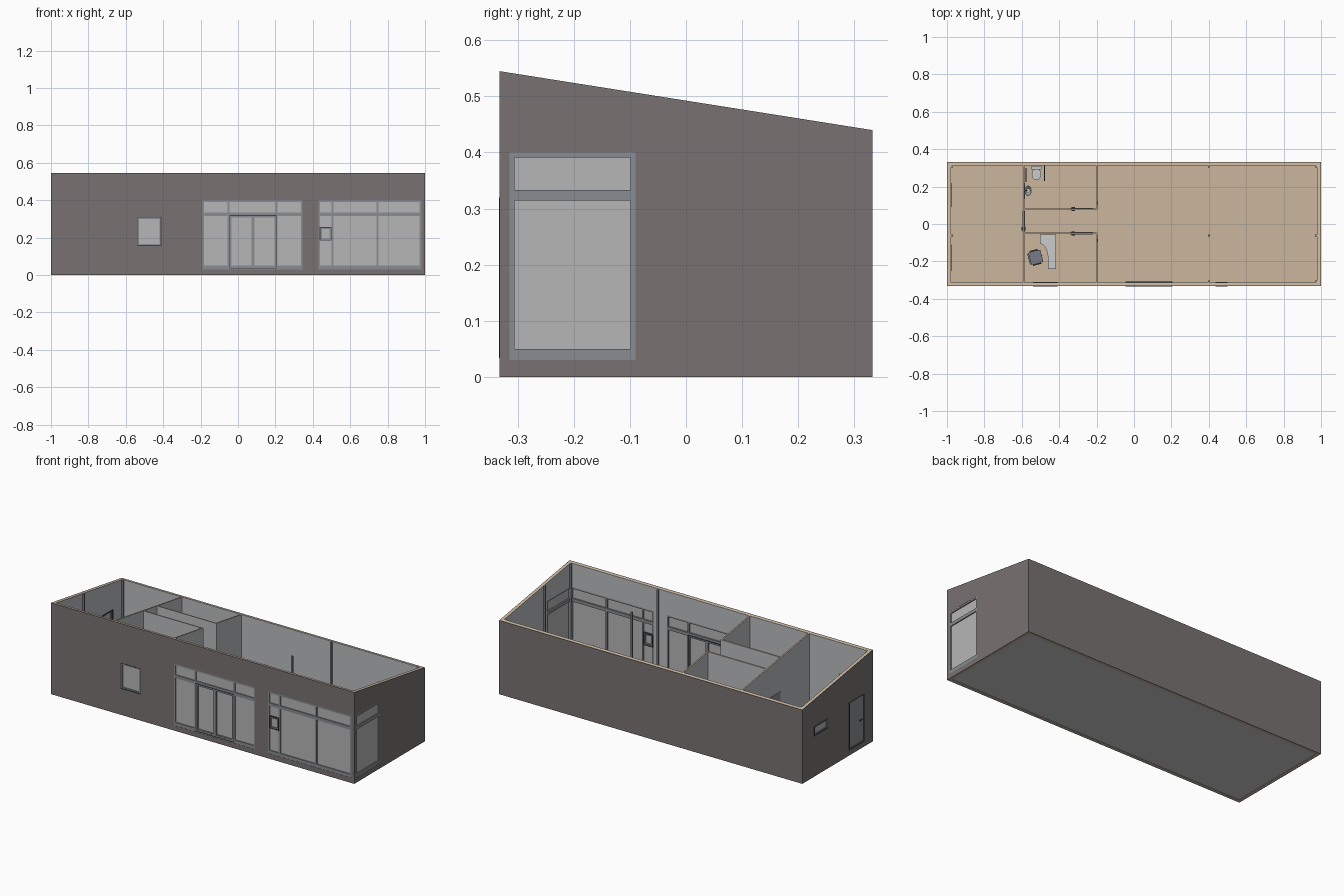
import bpy, bmesh, math
from mathutils import Matrix, Vector

if "Cube" in bpy.data.objects:
    bpy.data.objects.remove(bpy.data.objects["Cube"])


def material(name, rgb):
    m = bpy.data.materials.new(name)
    m.diffuse_color = (*rgb, 1)
    m.use_nodes = True
    m.node_tree.nodes["Principled BSDF"].inputs["Base Color"].default_value = m.diffuse_color
    return m


CLAD = material("dark_cladding", (0.19, 0.17, 0.165))
TAN = material("timber", (0.60, 0.47, 0.34))
FRAME = material("blue_grey_frame", (0.25, 0.27, 0.29))
DARK = material("dark_trim", (0.05, 0.055, 0.065))
GLASS = material("pale_glass", (0.47, 0.47, 0.47))
PALE = material("pale_lining", (0.50, 0.51, 0.52))
SEAT = material("seat_fabric", (0.18, 0.20, 0.24))


def roof(y, drop=0.0):
    return 0.545 - (y + 0.333) * 0.158 - drop


def under_cap(y):
    return roof(y, 0.002)


def finish(name, bm, mat=None, smooth=False):
    bmesh.ops.recalc_face_normals(bm, faces=bm.faces[:])
    me = bpy.data.meshes.new(name)
    bm.to_mesh(me)
    bm.free()
    ob = bpy.data.objects.new(name, me)
    bpy.context.collection.objects.link(ob)
    if mat:
        me.materials.append(mat)
    if smooth:
        bpy.ops.object.select_all(action='DESELECT')
        ob.select_set(True)
        bpy.context.view_layer.objects.active = ob
        bpy.ops.object.shade_smooth_by_angle(angle=math.radians(40))
    return ob


def boxes(name, items, mat=None):
    """One mesh from (x0, x1, y0, y1, z0, z1) boxes; z may be a function of y."""
    bm = bmesh.new()
    for x0, x1, y0, y1, z0, z1 in items:
        r = bmesh.ops.create_cube(bm, size=1)
        for v in r['verts']:
            x, y = (x1 if v.co.x > 0 else x0), (y1 if v.co.y > 0 else y0)
            z = z1 if v.co.z > 0 else z0
            v.co = (x, y, z(y) if callable(z) else z)
    return finish(name, bm, mat)


def prism(name, pts, z0, z1, mat=None):
    bm = bmesh.new()
    f = bm.faces.new([bm.verts.new((x, y, z0)) for x, y in pts])
    r = bmesh.ops.extrude_face_region(bm, geom=[f])
    bmesh.ops.translate(bm, vec=(0, 0, z1 - z0), verts=[g for g in r['geom'] if isinstance(g, bmesh.types.BMVert)])
    return finish(name, bm, mat)


def on_wall(side, u0, u1, z0, z1, d0, d1):
    """Box on an outer wall; d is depth inwards from the outer face."""
    if side == 'front':
        return (u0, u1, -0.333 + d0, -0.333 + d1, z0, z1)
    if side == 'right':
        return (1 - d1, 1 - d0, u0, u1, z0, z1)
    return (-1 + d0, -1 + d1, u0, u1, z0, z1)


def frame(side, u0, u1, z0, z1, w, d0, d1, bottom=None):
    b = bottom or w
    return [on_wall(side, u0, u0 + w, z0, z1, d0, d1), on_wall(side, u1 - w, u1, z0, z1, d0, d1),
            on_wall(side, u0 + w, u1 - w, z1 - w, z1, d0, d1), on_wall(side, u0 + w, u1 - w, z0, z0 + b, d0, d1)]


# Openings shared by all wall layers
openings = {
    "entrance_window": ('front', -0.19, 0.345, 0.03, 0.40, (-0.05, 0.205)),
    "corner_window": ('front', 0.43, 0.98, 0.03, 0.40, (0.505, 0.745)),
    "side_window": ('right', -0.315, -0.09, 0.03, 0.40, ()),
    "office_window": ('front', -0.54, -0.41, 0.155, 0.31, None),
    "high_window": ('left', 0.09, 0.22, 0.24, 0.30, None),
    "back_room_door": ('left', -0.25, -0.11, 0.03, 0.315, None),
}
cutters = []
for key, (side, u0, u1, z0, z1, _) in openings.items():
    c = boxes(key + "_cutter", [on_wall(side, u0, u1, z0, z1, -0.01, 0.0235)])
    c.hide_render = True
    cutters.append(c)


# Outer wall layers: cladding, timber core, inner lining
def ring(name, outer, inner, mat):
    bm = bmesh.new()
    loops = []
    for hx, hy in (outer, inner):
        corners = [(-hx, -hy), (hx, -hy), (hx, hy), (-hx, hy)]
        loops.append(([bm.verts.new((x, y, 0)) for x, y in corners],
                      [bm.verts.new((x, y, roof(y))) for x, y in corners]))
    (ob, ot), (ib, it) = loops
    for i in range(4):
        j = (i + 1) % 4
        for q in ((ob[i], ob[j], ot[j], ot[i]), (ib[j], ib[i], it[i], it[j]),
                  (ot[i], ot[j], it[j], it[i]), (ob[j], ob[i], ib[i], ib[j])):
            bm.faces.new(q)
    wall = finish(name, bm, mat)
    for c in cutters:
        m = wall.modifiers.new("opening", 'BOOLEAN')
        m.operation, m.solver, m.object = 'DIFFERENCE', 'EXACT', c
    bpy.context.view_layer.objects.active = wall
    for m in list(wall.modifiers):
        bpy.ops.object.modifier_apply(modifier=m.name)


ring("wall_cladding", (0.999, 0.332), (0.996, 0.329), CLAD)
ring("wall_core", (0.996, 0.329), (0.982, 0.315), TAN)
ring("wall_lining", (0.982, 0.315), (0.979, 0.312), PALE)
for c in cutters:
    bpy.data.objects.remove(c)

# Floor
boxes("floor_slab", [(-0.98, 0.98, -0.313, 0.313, 0.002, 0.018)])
boxes("floor_finish", [(-0.979, 0.979, -0.312, 0.312, 0.018, 0.022)], TAN)

# Windows and outer doors
for key, (side, u0, u1, z0, z1, mullions) in openings.items():
    boxes(key + "_glass", [on_wall(side, u0, u1, z0, z1, 0.008, 0.012)], GLASS)
    if mullions is None:
        boxes(key + "_frame", frame(side, u0, u1, z0, z1, 0.004, 0.0, 0.024), DARK)
        boxes(key + "_sash", frame(side, u0 + .004, u1 - .004, z0 + .004, z1 - .004, 0.007, 0.003, 0.018), FRAME)
    else:
        bars = frame(side, u0, u1, z0, z1, 0.009, 0.002, 0.021, 0.02)
        bars.append(on_wall(side, u0 + .009, u1 - .009, 0.314, 0.333, 0.002, 0.021))
        bars += [on_wall(side, m - .005, m + .005, z0 + .02, z1 - .009, 0.0025, 0.0205) for m in mullions]
        boxes(key + "_frame", bars, FRAME)

# Sliding entrance leaves and the small opening sash
boxes("sliding_door_trim", frame('front', -0.046, 0.206, 0.034, 0.32, 0.004, 0.0, 0.025), DARK)
boxes("sliding_door_leaves", frame('front', -0.042, 0.08, 0.038, 0.316, 0.008, 0.001, 0.023)
      + frame('front', 0.08, 0.202, 0.038, 0.316, 0.008, 0.001, 0.023), FRAME)
boxes("vent_sash_trim", frame('front', 0.437, 0.501, 0.183, 0.257, 0.005, 0.0, 0.024), DARK)
boxes("vent_sash", frame('front', 0.442, 0.496, 0.188, 0.252, 0.006, 0.001, 0.022), FRAME)
boxes("back_room_door_leaf", [on_wall('left', -0.239, -0.121, 0.041, 0.304, 0.005, 0.016)], FRAME)
boxes("back_room_door_handle", [on_wall('left', -0.235, -0.21, 0.165, 0.171, 0.0, 0.003)], DARK)

# Inner partitions with timber top edges
plans = [(-0.594, -0.586, -0.312, 0.312), (-0.204, -0.196, 0.076, 0.312), (-0.204, -0.196, -0.312, -0.046),
         (-0.586, -0.204, 0.076, 0.084), (-0.586, -0.204, -0.054, -0.046)]
boxes("partitions", [p + (0.022, under_cap) for p in plans], PALE)
boxes("partition_caps", [p + (under_cap, roof) for p in plans], TAN)

# Inner doors and handles
doors = [(-0.34, -0.22, y - 0.006, y + 0.006, 0.022, 0.30) for y in (0.08, -0.05)]
doors.append((-0.596, -0.584, -0.04, 0.07, 0.022, 0.30))
boxes("inner_doors", doors, FRAME)
handles = [(-0.335, -0.315, y - 0.011, y + 0.011, 0.155, 0.161) for y in (0.08, -0.05)]
handles.append((-0.601, -0.579, -0.036, -0.016, 0.155, 0.161))
boxes("door_handles", handles, DARK)
boxes("wall_switches", [(-0.196, -0.192, y, y + 0.018, 0.15, 0.175) for y in (0.105, -0.095)], FRAME)

# Steel posts
posts = [(x, y) for x in (-0.974, 0.4, 0.974) for y in (-0.307, -0.062, 0.307) if (x, y) != (-0.974, -0.307)]
boxes("posts", [(x - .005, x + .005, y - .005, y + .005, 0.022, lambda y: roof(y, 0.003)) for x, y in posts], FRAME)

# Desk with a curved inner edge
curve = [(-0.503 + 0.043 * math.sin(t), -0.185 + 0.08 * math.cos(t))
         for t in [math.pi / 2 * i / 8 for i in range(9)]]
prism("desk_top", [(-0.503, -0.056)] + curve + [(-0.46, -0.24), (-0.418, -0.24), (-0.418, -0.056)], 0.118, 0.124)
boxes("desk_legs", [(-0.50, -0.422, -0.064, -0.06, 0.022, 0.118), (-0.456, -0.422, -0.236, -0.232, 0.022, 0.118),
                    (-0.426, -0.422, -0.232, -0.064, 0.06, 0.118)])

# Office chair, turned towards the desk
turn = Matrix.Translation((-0.525, -0.178, 0)) @ Matrix.Rotation(math.radians(15), 4, 'Z')
chair = [boxes("chair_cushions", [(-0.033, 0.033, -0.033, 0.033, 0.078, 0.09),
                                  (-0.04, -0.031, -0.03, 0.03, 0.092, 0.155)], SEAT),
         boxes("chair_arms", [b for s in (-1, 1) for b in ((-0.025, 0.02, s * .037 - .004, s * .037 + .004, .108, .113),
                              (-0.006, 0.0, s * .037 - .003, s * .037 + .003, .08, .108))], DARK),
         boxes("chair_stem", [(-0.004, 0.004, -0.004, 0.004, 0.03, 0.08)], DARK)]
for i in range(5):
    leg = boxes("chair_foot", [(0, 0.036, -0.003, 0.003, 0.024, 0.031)], DARK)
    leg.data.transform(Matrix.Rotation(i * math.tau / 5, 4, 'Z'))
    chair.append(leg)
for part in chair:
    part.data.transform(turn)


# Round fittings: stacked elliptical sections (cx, cy, rx, ry, z)
def loft(name, rows, mat=None, n=20):
    bm = bmesh.new()
    loops = [[bm.verts.new((cx + rx * math.cos(k * math.tau / n), cy + ry * math.sin(k * math.tau / n), z))
              for k in range(n)] for cx, cy, rx, ry, z in rows]
    for a, b in zip(loops, loops[1:]):
        for k in range(n):
            bm.faces.new((a[k], a[(k + 1) % n], b[(k + 1) % n], b[k]))
    bm.faces.new(loops[0])
    bm.faces.new(loops[-1])
    return finish(name, bm, mat, True)


tx = -0.522
loft("toilet_bowl", [(tx, 0.275, 0.016, 0.025, 0.022), (tx, 0.272, 0.016, 0.026, 0.045),
                     (tx, 0.266, 0.025, 0.032, 0.075), (tx, 0.266, 0.025, 0.032, 0.084)])
boxes("toilet_tank", [(tx - 0.027, tx + 0.027, 0.292, 0.311, 0.075, 0.13)])
loft("basin", [(-0.57, 0.178, 0.008, 0.012, 0.095), (-0.567, 0.178, 0.018, 0.026, 0.115),
               (-0.567, 0.178, 0.02, 0.028, 0.124), (-0.566, 0.178, 0.016, 0.023, 0.124),
               (-0.566, 0.178, 0.009, 0.013, 0.108)])
boxes("basin_tap", [(-0.585, -0.581, 0.176, 0.18, 0.12, 0.138), (-0.585, -0.568, 0.176, 0.18, 0.135, 0.138)], DARK)
boxes("mirror", [(-0.586, -0.583, 0.135, 0.22, 0.17, 0.26)], FRAME)
boxes("grab_rails", [(-0.482, -0.477, 0.23, 0.312, 0.108, 0.113), (-0.482, -0.477, 0.23, 0.312, 0.085, 0.09),
                     (-0.482, -0.477, 0.23, 0.234, 0.09, 0.108), (-0.58, -0.576, 0.225, 0.30, 0.11, 0.115)], DARK)
